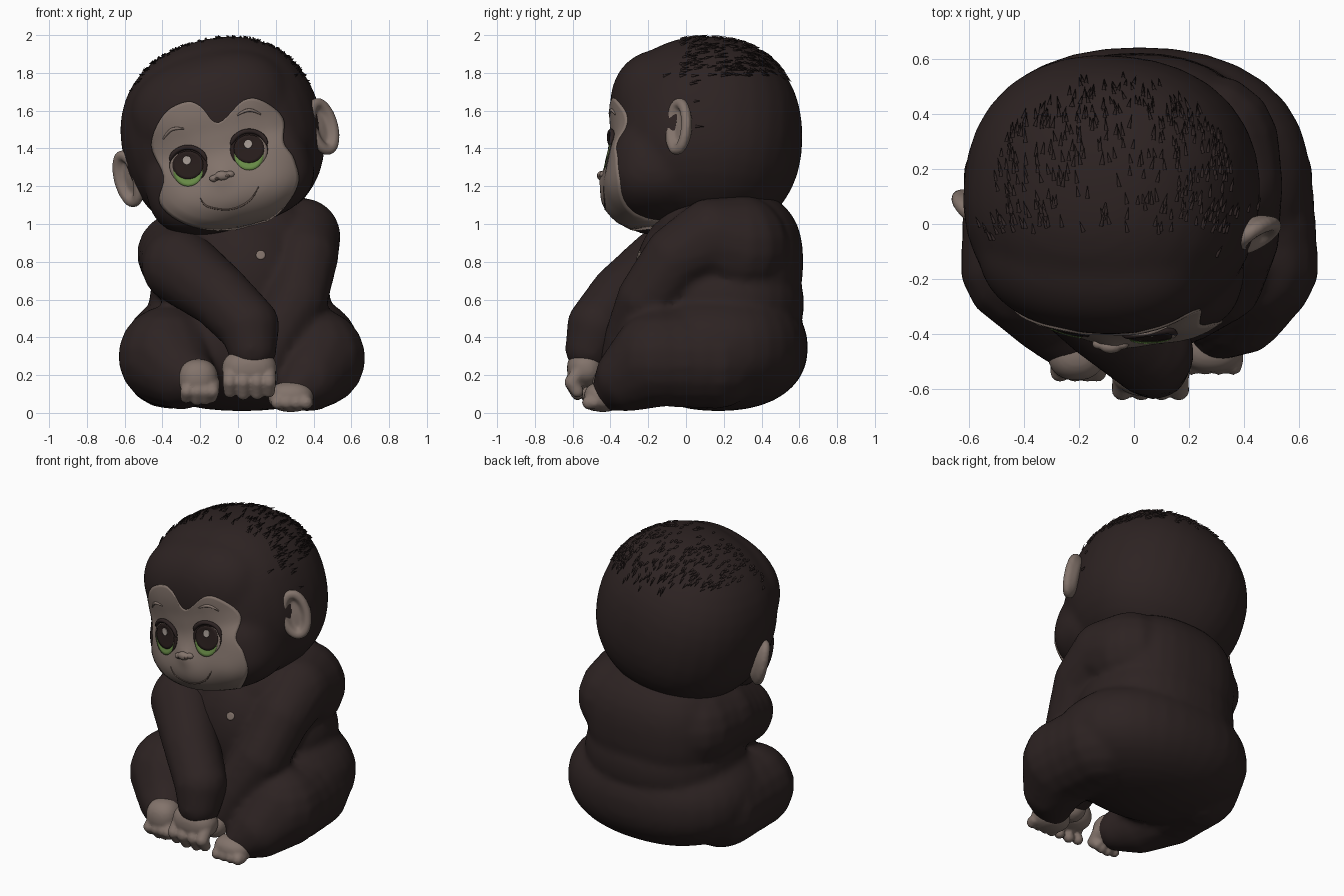
import bpy, bmesh, math, random
from mathutils import Matrix, Vector
from mathutils.bvhtree import BVHTree

if "Cube" in bpy.data.objects:
    bpy.data.objects.remove(bpy.data.objects["Cube"])

random.seed(4)


def mat(name, r, g, b):
    m = bpy.data.materials.new(name)
    m.diffuse_color = (r, g, b, 1)
    m.use_nodes = True
    m.node_tree.nodes["Principled BSDF"].inputs["Base Color"].default_value = m.diffuse_color
    return m


FUR = mat("dark_brown_fur", 0.026, 0.0165, 0.016)
SKIN = mat("taupe_skin", 0.225, 0.172, 0.147)
CREASE = mat("crease_brown", 0.12, 0.085, 0.07)
DARK = mat("dark_eye_brown", 0.02, 0.012, 0.011)
GREEN = mat("iris_green", 0.145, 0.27, 0.065)
SHINE = mat("eye_shine", 0.36, 0.31, 0.28)


def add_object(name, mesh, material):
    mesh.materials.clear()
    mesh.materials.append(material)
    mesh.polygons.foreach_set("use_smooth", [True] * len(mesh.polygons))
    ob = bpy.data.objects.new(name, mesh)
    bpy.context.collection.objects.link(ob)
    return ob


def ball(u, v):
    """Unit sphere as points and faces."""
    bm = bmesh.new()
    bmesh.ops.create_uvsphere(bm, u_segments=u, v_segments=v, radius=1)
    bm.verts.index_update()
    data = [w.co.copy() for w in bm.verts], [[w.index for w in f.verts] for f in bm.faces]
    bm.free()
    return data


FINE, COARSE = ball(32, 20), ball(14, 9)


def chain(path):
    """Row of balls along (x, y, z, radius) points."""
    out = []
    for j, (a, b) in enumerate(zip(path, path[1:])):
        gap = (Vector(b[:3]) - Vector(a[:3])).length
        n = max(1, math.ceil(gap / (0.4 * min(a[3], b[3]))))
        for i in range(0 if j == 0 else 1, n + 1):
            p = [a[k] + (b[k] - a[k]) * i / n for k in range(4)]
            out.append((p[:3], (p[3],) * 3, 0))
    return out


def blob(name, parts, material, voxel=0.022, smooth=5, matrix=None):
    """Fuse (centre, radii, roundness) superellipsoids into one smooth skin."""
    verts, faces = [], []
    for c, r, e in parts:
        pts, polys = FINE if e else COARSE
        base = len(verts)
        for q in pts:
            t = (abs(q.x) ** e + abs(q.y) ** e + abs(q.z) ** e) ** (-1 / e) if e else 1.02
            verts.append((c[0] + r[0] * q.x * t, c[1] + r[1] * q.y * t, c[2] + r[2] * q.z * t))
        faces += [[base + i for i in f] for f in polys]
    me = bpy.data.meshes.new(name)
    me.from_pydata(verts, [], faces)
    tmp = add_object("helper", me, material)
    rm = tmp.modifiers.new("fuse", "REMESH")
    rm.mode = "VOXEL"
    rm.voxel_size = voxel
    sm = tmp.modifiers.new("soften", "SMOOTH")
    sm.factor, sm.iterations = 0.5, smooth
    dg = bpy.context.evaluated_depsgraph_get()
    mesh = bpy.data.meshes.new_from_object(tmp.evaluated_get(dg))
    bpy.data.objects.remove(tmp)
    if matrix:
        mesh.transform(matrix)
    mesh.name = name
    return add_object(name, mesh, material)


def tree(ob):
    me = ob.data
    return BVHTree.FromPolygons([v.co.copy() for v in me.vertices], [tuple(p.vertices) for p in me.polygons])


def cast(bvh, x, z, lift):
    hit = bvh.ray_cast(Vector((x, -3, z)), Vector((0, 1, 0)))
    if hit[0] is None:
        hit = bvh.find_nearest(Vector((x, -0.35, z)))
    n = hit[1] if hit[1].y < 0.3 else -hit[1]
    return hit[0] + n * lift


def smooth_loop(pts, n=5):
    """Closed curve through the points."""
    out, k = [], len(pts)
    for i in range(k):
        p = [Vector(pts[(i + j - 1) % k]) for j in range(4)]
        for s in range(n):
            t = s / n
            out.append(0.5 * (2 * p[1] + (p[2] - p[0]) * t + (2 * p[0] - 5 * p[1] + 4 * p[2] - p[3]) * t * t
                              + (3 * p[1] - p[0] - 3 * p[2] + p[3]) * t ** 3))
    return out


def patch(name, bvh, centre, loop, material, lift, rings=5, bulge=lambda x, z: 0, skirt=0.01):
    """Thin plate that follows the surface behind it, seen from the front."""
    c, n = Vector(centre), len(loop)
    def place(q, up, b=1):
        p = cast(bvh, q.x, q.y, up)
        p.y -= bulge(q.x, q.y) * b
        return p
    verts = [place(c, lift)]
    for r in range(1, rings + 1):
        verts += [place(c.lerp(q, r / rings), lift, min(1, (rings - r) / 3)) for q in loop]
    verts += [place(q, lift - skirt, 0) for q in loop]
    faces = [(0, 1 + (i + 1) % n, 1 + i) for i in range(n)]
    for r in range(rings):
        a, b = 1 + r * n, 1 + (r + 1) * n
        faces += [(a + i, a + (i + 1) % n, b + (i + 1) % n, b + i) for i in range(n)]
    me = bpy.data.meshes.new(name)
    me.from_pydata(verts, [], faces)
    me.update()
    if me.polygons[0].normal.y > 0:
        me.flip_normals()
    return add_object(name, me, material)


def oval(c, rx, rz, n=28):
    return [Vector((c[0] + rx * math.cos(i * math.tau / n), c[1] + rz * math.sin(i * math.tau / n))) for i in range(n)]


def line(name, bvh, pts, radius, material, lift):
    """Thin tapered tube lying on the surface."""
    cu = bpy.data.curves.new(name, "CURVE")
    cu.dimensions, cu.bevel_depth, cu.bevel_resolution = "3D", radius, 2
    cu.use_fill_caps = True
    sp = cu.splines.new("NURBS")
    sp.points.add(len(pts) - 1)
    sp.order_u, sp.use_endpoint_u = 3, True
    for i, (p, q) in enumerate(zip(sp.points, pts)):
        p.co = (*cast(bvh, q[0], q[1], lift), 1)
        p.radius = 0.4 if i in (0, len(pts) - 1) else 1
    cu.materials.append(material)
    bpy.context.collection.objects.link(bpy.data.objects.new(name, cu))


# torso, hips, folded legs and arms; one arm crosses in front of the other
left_leg = [(-.36, .15, .29, .265), (-.375, -.14, .3, .26), (-.3, -.3, .2, .18), (-.22, -.42, .17, .12)]
right_leg = [(.39, .15, .29, .265), (.42, -.14, .29, .255), (.38, -.3, .19, .18), (.3, -.4, .11, .1)]
left_arm = [(-.26, .26, .83, .26), (-.32, .1, .84, .215), (-.31, -.12, .78, .2), (-.1, -.34, .62, .17),
            (.06, -.47, .46, .16), (.075, -.51, .34, .13)]
right_arm = [(.26, .28, .88, .27), (.34, .14, .93, .205), (.355, -.05, .82, .175), (.31, -.2, .6, .165),
             (.2, -.29, .4, .14), (.14, -.36, .25, .1)]
torso = [((0, .21, .8), (.46, .41, .39), 2.5), ((.01, .2, .58), (.48, .425, .3), 2.3),
         ((.02, .17, .345), (.62, .475, .335), 2.25), ((.05, 0, .68), (.34, .28, .4), 2)]
body = blob("body", torso + chain(left_leg) + chain(right_leg) + chain(right_arm) + chain(left_arm[:3]), FUR)
blob("left_arm", chain(left_arm[1:]), FUR)


# hand and feet: rounded back with curled digits
def paw(name, centre, radii, xs, z_top, z_low, y, r, lean=0.0):
    parts = [(centre, radii, 2.3)]
    for i, x in enumerate(xs):
        dz = 0.012 * abs(i - 1.4)
        parts += chain([(x, y + .05, z_top, r), (x + lean * .5, y, (z_top + z_low) / 2, r * 1.05),
                        (x + lean, y + .03, z_low + dz, r * .9)])
    blob(name, parts, SKIN, 0.011, 2)


paw("left_hand", (.06, -.53, .235), (.145, .1, .1), (-.043, .027, .1, .163), .23, .095, -.605, .037)
paw("left_foot", (-.21, -.47, .18), (.105, .1, .105), (-.265, -.21, -.165, -.13), .16, .065, -.54, .034, -.01)
paw("right_foot", (.28, -.44, .085), (.12, .1, .08), (.2, .25, .3, .35), .075, .035, -.515, .034, .02)
blob("right_hand", [((.13, -.42, .19), (.08, .09, .08), 2)], SKIN, 0.014, 3)

# chest spot
patch("chest_spot", tree(body), (.12, .835), oval((.12, .835), .025, .024, 12), SKIN, .005, 3)

# head, tilted and slightly turned
HEAD = (Matrix.Translation((-.08, .1, 1.455)) @ Matrix.Rotation(math.radians(-5), 4, "Z")
        @ Matrix.Rotation(math.radians(-15), 4, "Y"))
head = blob("head", [((0, .01, .01), (.535, .505, .52), 2.25), ((0, -.24, -.215), (.45, .265, .275), 2.7),
                     ((0, -.19, .15), (.44, .315, .31), 2.3)], FUR, 0.022, 12, HEAD)
head_tree = tree(head)

# ears: rolled rim around a shallow plate
for s, side in ((-1, "left"), (1, "right")):
    rim = [(.07 * math.cos(a), 0, .128 * math.sin(a), .028)
           for a in [i * math.tau / 30 for i in range(31)]]
    parts = chain(rim) + [((0, .03, 0), (.075, .03, .13), 2)]
    place = HEAD @ Matrix.Translation((s * .535, -.095, -.08)) @ Matrix.Rotation(s * math.radians(42), 4, "Z")
    blob(side + "_ear", parts, SKIN, 0.012, 3, place)

# heart-shaped face with muzzle, nose and eye hollows
EYES = {"left": (-.262, 1.3), "right": (.058, 1.385)}


def relief(x, z):
    g = lambda cx, cz, s: math.exp(-((x - cx) ** 2 + (z - cz) ** 2) / (2 * s * s))
    h = .045 * g(-.05, 1.12, .11) + .02 * g(-.085, 1.25, .04)
    h += .012 * g(-.28, 1.1, .07) + .012 * g(.19, 1.2, .07)
    return h - sum(.012 * g(c[0], c[1], .07) for c in EYES.values())


outline = [(-.28, 1.645), (-.39, 1.58), (-.455, 1.42), (-.39, 1.25), (-.41, 1.11), (-.28, 1.005), (-.07, .972),
           (.17, 1.03), (.31, 1.2), (.295, 1.34), (.24, 1.43), (.235, 1.56), (.13, 1.65), (.03, 1.655),
           (-.106, 1.535), (-.2, 1.625)]
face = patch("face", head_tree, (-.08, 1.3), smooth_loop(outline), SKIN, .008, 24, relief, .03)
skin = tree(face)

# eyes: layered plates, green showing under a dark pupil
for side, (x, z) in EYES.items():
    k = -1 if side == "left" else 1
    layers = [("eye_rim", 0, .01, .1, .096, DARK, .003), ("eye_white", k * .01, .0, .086, .084, SKIN, .006),
              ("iris", 0, -.02, .078, .082, GREEN, .009), ("pupil", 0, .012, .081, .076, DARK, .012),
              ("eye_shine", -.005, .036, .022, .024, SHINE, .015)]
    for part, dx, dz, rx, rz, m, lift in layers:
        c = (x + dx, z + dz)
        patch(side + "_" + part, skin, c, oval(c, rx, rz), m, lift, 5, skirt=.003)
    arc = [(x + .1 * math.cos(a), z + .01 + .098 * math.sin(a))
           for a in [math.radians(15 + 15 * i) for i in range(11)]]
    line(side + "_upper_lash", skin, arc, .013, FUR, .008)

# eyebrows, smile and nose
line("left_brow", skin, [(-.395, 1.45), (-.37, 1.49), (-.33, 1.51), (-.285, 1.505)], .009, SKIN, .002)
line("right_brow", skin, [(-.005, 1.575), (.03, 1.6), (.08, 1.605), (.12, 1.58)], .009, SKIN, .002)
line("smile", skin, [(-.2, 1.14), (-.185, 1.1), (-.12, 1.08), (-.04, 1.075), (.03, 1.1), (.085, 1.145),
                     (.11, 1.2)], .005, CREASE, .001)
tip = cast(skin, -.085, 1.255, 0)
nose = blob("nose", [((tip.x, tip.y + .005, tip.z), (.04, .025, .026), 2),
                     ((tip.x - .042, tip.y + .015, tip.z - .014), (.026, .02, .019), 2),
                     ((tip.x + .042, tip.y + .015, tip.z + .008), (.026, .02, .019), 2)], SKIN, .006, 3)
for side, dx, dz in (("left", -.026, -.016), ("right", .03, 0)):
    c = (tip.x + dx, tip.z + dz)
    patch(side + "_nostril", tree(nose), c, oval(c, .011, .007, 12), CREASE, .002, 2, skirt=.003)

# short tufts swept back over the crown and by the temples
verts, faces = [], []
for _ in range(900):
    d = Vector((random.uniform(-1, 1), random.uniform(-.5, .75), random.uniform(.1, 1))).normalized()
    crown = d.z > .6 and d.y > -.25
    if not crown and not (-.4 < d.y < -.05 and d.z < .6 and random.random() < .12):
        continue
    hit = head_tree.ray_cast(HEAD.translation, d)
    if hit[0] is None:
        continue
    n = hit[1] if hit[1].dot(d) > 0 else -hit[1]
    back = Vector((random.uniform(-.25, .25), 1, -.1))
    aim = ((back - n * back.dot(n)).normalized() + n * .22).normalized()
    side = aim.cross(n).normalized()
    up, b = side.cross(aim), len(verts)
    verts += [hit[0] + (side * math.cos(i * math.tau / 5) + up * math.sin(i * math.tau / 5)) * .008 for i in range(5)]
    verts.append(hit[0] + aim * random.uniform(.035, .055))
    faces += [(b + i, b + (i + 1) % 5, b + 5) for i in range(5)]
tufts = bpy.data.meshes.new("hair_tufts")
tufts.from_pydata(verts, [], faces)
add_object("hair_tufts", tufts, FUR)
